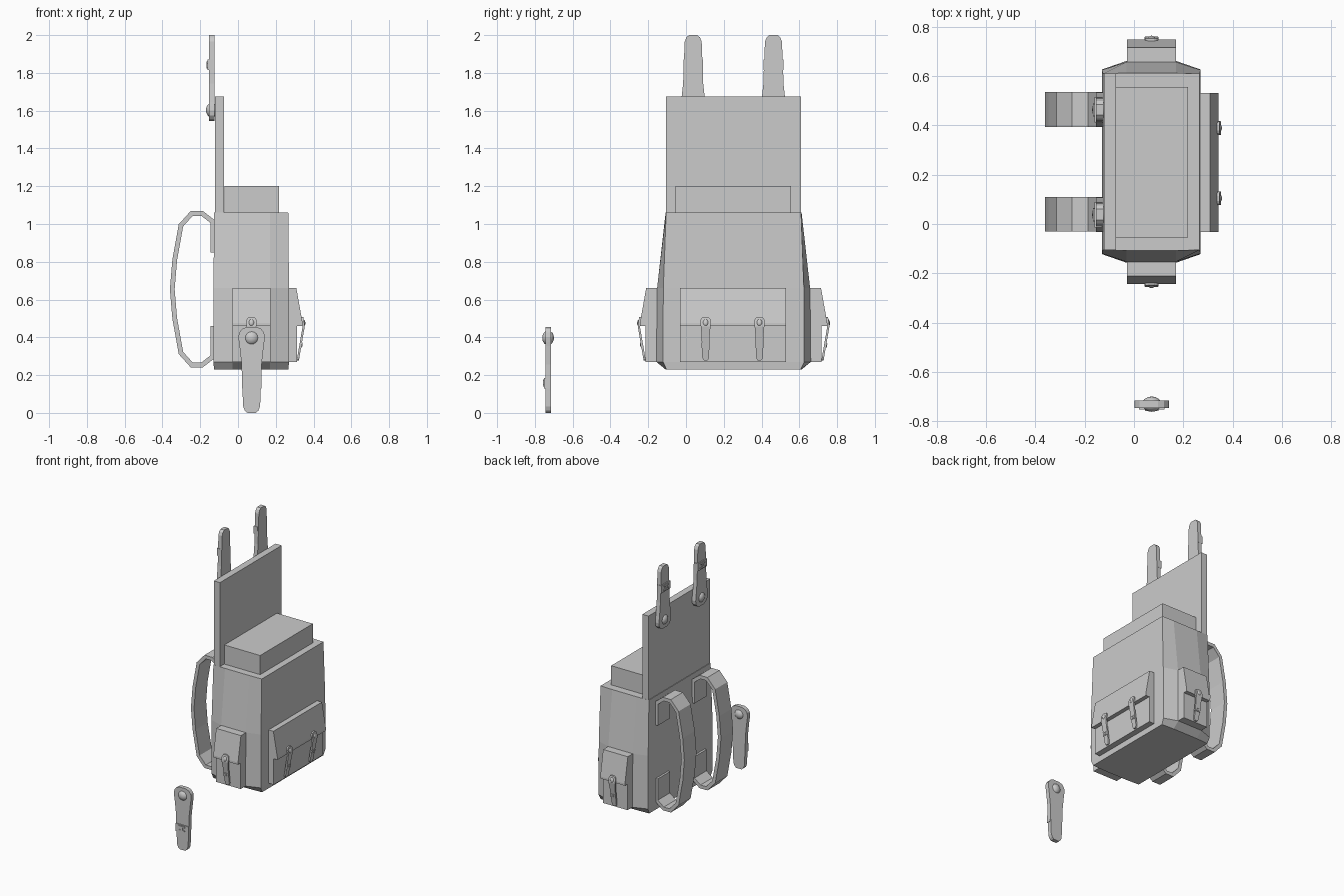
import bpy, bmesh
from mathutils import Vector

if "Cube" in bpy.data.objects:
    bpy.data.objects.remove(bpy.data.objects["Cube"])

CX, CY = 0.07, 0.252          # centre of the bag


def finish(name, bm):
    bmesh.ops.recalc_face_normals(bm, faces=bm.faces)
    me = bpy.data.meshes.new(name)
    bm.to_mesh(me)
    bm.free()
    ob = bpy.data.objects.new(name, me)
    bpy.context.collection.objects.link(ob)
    return ob


def add_loft(bm, rings):
    """Skin a list of equal-length point rings and cap both ends."""
    vs = [[bm.verts.new(p) for p in r] for r in rings]
    n = len(vs[0])
    for a, b in zip(vs, vs[1:]):
        for i in range(n):
            j = (i + 1) % n
            bm.faces.new((a[i], a[j], b[j], b[i]))
    bm.faces.new(vs[0])
    bm.faces.new(vs[-1])


def loft(name, rings):
    bm = bmesh.new()
    add_loft(bm, rings)
    return finish(name, bm)


def box(name, x0, x1, y0, y1, z0, z1):
    return loft(name, [[(x0, y0, z), (x1, y0, z), (x1, y1, z), (x0, y1, z)] for z in (z0, z1)])


# Bag body: bulging sides, bevelled base
def body_ring(z, hx, corner, mid):
    pts = [(hx, corner), (0.1, mid), (-0.1, mid), (-hx, corner),
           (-hx, -corner), (-0.1, -mid), (0.1, -mid), (hx, -corner)]
    return [(CX + x, CY + y, z) for x, y in pts]


loft("bag_body", [body_ring(0.23, 0.197, 0.355, 0.36), body_ring(0.27, 0.2, 0.374, 0.409),
                  body_ring(0.66, 0.2, 0.372, 0.405), body_ring(1.06, 0.196, 0.357, 0.36)])

# Stuffed top and raised lid
box("top_contents", -0.072, 0.218, -0.055, 0.555, 1.05, 1.2)
box("open_lid", -0.122, -0.073, CY - 0.357, CY + 0.357, 1.05, 1.675)

# Clasp: tapered tab (distance along, half width) with rounded ends
TAB = [(0, 0.025), (0.01, 0.05), (0.03, 0.066), (0.055, 0.07), (0.08, 0.067), (0.1, 0.064),
       (0.2, 0.053), (0.28, 0.051), (0.34, 0.048), (0.42, 0.045), (0.443, 0.036), (0.455, 0.022)]


def clasp(name, place):
    """place(across, along, out) gives the final position."""
    def ring(w, t, n0, n1):
        return [place(-w, t, n0), place(w, t, n0), place(w, t, n1), place(-w, t, n1)]
    bm = bmesh.new()
    add_loft(bm, [ring(w, t, -0.015, 0.015) for t, w in TAB])
    # keeper band and prong
    add_loft(bm, [ring(0.052, t, -0.01, 0.022) for t in (0.27, 0.325)])
    for t0, t1, w in ((0.277, 0.287, 0.027), (0.287, 0.306, 0.008), (0.306, 0.314, 0.024)):
        add_loft(bm, [ring(w, t, 0.01, 0.028) for t in (t0, t1)])
    # domed stud
    stud = bmesh.ops.create_uvsphere(bm, u_segments=16, v_segments=8, radius=1)["verts"]
    for v in stud:
        x, y, z = v.co
        v.co = place(x * 0.039, 0.058 + y * 0.039, z * 0.031)
    for f in {f for v in stud for f in v.link_faces}:
        f.smooth = True
    return finish(name, bm)


# Large clasps: one loose, two on the lid
clasp("loose_clasp", lambda a, t, n: (0.072 + a, -0.73 - n, 0.455 - t))
for side, y in (("left", CY + 0.211), ("right", CY - 0.214)):
    clasp("lid_clasp_" + side, lambda a, t, n, y=y: (-0.139 - n, y + a, 1.545 + t))


# Pockets with overhanging flaps; small clasps bend over the flap edge
def pocket(name, half, offsets, place):
    """place(across, out, z) gives the final position."""
    box_prof = [(-0.09, 0.27), (0.003, 0.27), (0.003, 0.47), (-0.09, 0.47)]
    flap_prof = [(-0.09, 0.46), (0.033, 0.46), (0.033, 0.475), (0, 0.66), (-0.09, 0.66)]
    for part, prof in (("_pouch", box_prof), ("_flap", flap_prof)):
        loft(name + part, [[place(a, d, z) for d, z in prof] for a in (-half, half)])

    def bend(z):
        if z > 0.46:
            return 0.006 + 0.033 * (0.66 - z) / 0.2
        return 0.039 - 0.031 * (0.46 - z) / 0.18
    for i, off in enumerate(offsets):
        clasp(f"{name}_clasp_{i + 1}", lambda a, t, n, off=off: place(
            off + a * 0.4, bend(0.508 - 0.505 * t) + n * 0.38, 0.508 - 0.505 * t))


pocket("front_pocket", 0.281, (-0.145, 0.14), lambda a, d, z: (0.309 + d, CY - 0.003 + a, z))
for side, s in (("right", -1), ("left", 1)):
    pocket("side_pocket_" + side, 0.1, (0,),
           lambda a, d, z, s=s: (CX + 0.001 + a, CY + s * (0.463 + d), z))

# Shoulder straps: upper half of the loop, mirrored about its mid height
half_path = [(-0.133, 0.85), (-0.133, 1.012), (-0.19, 1.056), (-0.245, 1.056),
             (-0.302, 0.993), (-0.335, 0.81), (-0.348, 0.655)]
path = [Vector(p) for p in half_path + [(x, 1.31 - z) for x, z in half_path[-2::-1]]]
for side, y in (("left", CY + 0.212), ("right", CY - 0.212)):
    rings = []
    for i, p in enumerate(path):
        d0 = (p - path[i - 1]).normalized() if i else (path[1] - p).normalized()
        d1 = (path[i + 1] - p).normalized() if i < len(path) - 1 else d0
        t = (d0 + d1).normalized()
        o = Vector((-t.y, t.x)) * 0.0125 / max(t.dot(d0), 0.5)
        rings.append([((p + s * o).x, y + w, (p + s * o).y)
                      for s, w in ((1, -0.07), (1, 0.07), (-1, 0.07), (-1, -0.07))])
    loft("shoulder_strap_" + side, rings)
